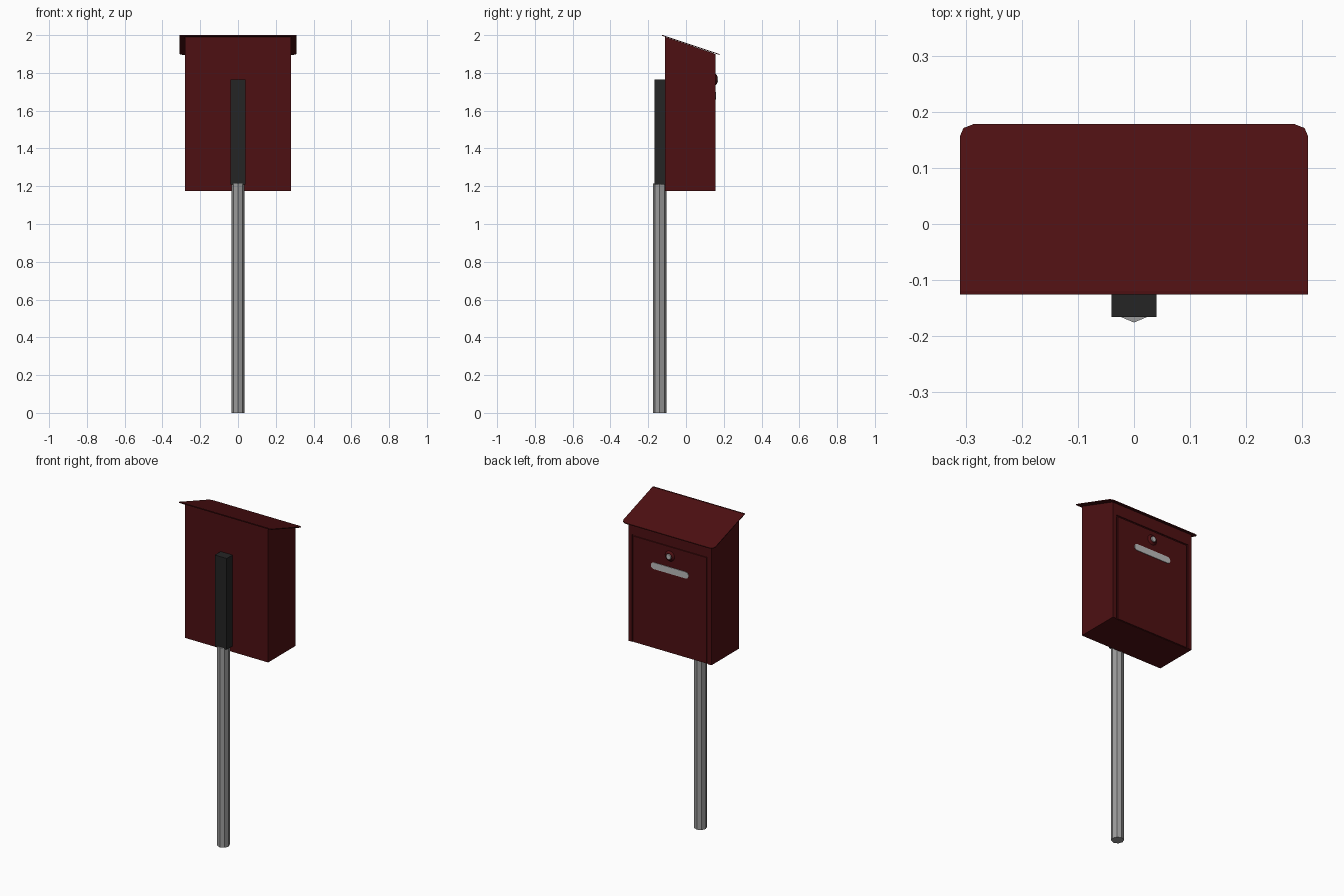
import bpy, bmesh, math
from mathutils import Matrix

cube = bpy.data.objects.get("Cube")
if cube:
    bpy.data.objects.remove(cube, do_unlink=True)


def material(name, color):
    m = bpy.data.materials.new(name)
    m.use_nodes = True
    m.diffuse_color = (*color, 1)
    m.node_tree.nodes["Principled BSDF"].inputs["Base Color"].default_value = (*color, 1)
    return m


RED = material("dark red paint", (0.075, 0.005, 0.006))
BLACK = material("black bracket", (0.018, 0.018, 0.018))
STEEL = material("steel", (0.33, 0.33, 0.33))
LIGHT = material("light metal", (0.5, 0.5, 0.5))


def finish(name, bm, mat):
    bmesh.ops.recalc_face_normals(bm, faces=bm.faces)
    me = bpy.data.meshes.new(name)
    bm.to_mesh(me)
    bm.free()
    me.materials.append(mat)
    ob = bpy.data.objects.new(name, me)
    bpy.context.collection.objects.link(ob)
    return ob


def prism(name, points, offset, mat):
    """Extrude a closed 3D outline along an offset."""
    bm = bmesh.new()
    face = bm.faces.new([bm.verts.new(p) for p in points])
    new = bmesh.ops.extrude_face_region(bm, geom=[face])["geom"]
    bmesh.ops.translate(bm, vec=offset, verts=[v for v in new if isinstance(v, bmesh.types.BMVert)])
    if not any(len(e.link_faces) == 1 for e in face.edges):
        pass
    else:
        bm.faces.new([v for v in face.verts])
    return finish(name, bm, mat)


def box(name, x, y, z, mat):
    pts = [(x[0], y[0], z[0]), (x[1], y[0], z[0]), (x[1], y[1], z[0]), (x[0], y[1], z[0])]
    return prism(name, pts, (0, 0, z[1] - z[0]), mat)


def cylinder(name, radius, depth, sides, matrix, mat, top=None):
    bm = bmesh.new()
    bmesh.ops.create_cone(bm, cap_ends=True, segments=sides, radius1=radius,
                          radius2=radius if top is None else top, depth=depth, matrix=matrix)
    return finish(name, bm, mat)


# Octagonal pole and the bracket that holds the box
cylinder("pole", 0.0355, 1.215, 8, Matrix.Translation((0, -0.14, 0.6075)), STEEL)
box("bracket", (-0.04, 0.04), (-0.166, -0.11), (1.21, 1.765), BLACK)

# Box body with a sloping top
HALF = 0.28
BACK = 0.155
side = [(-0.11, 1.175), (0.149, 1.175), (0.149, 1.903), (-0.11, 1.99)]
prism("mailbox_body", [(-HALF, y, z) for y, z in side], (2 * HALF, 0, 0), RED)

# Raised rim around the door, leaving a narrow groove
rim = [(-HALF, 1.175), (-0.254, 1.175), (-0.254, 1.829), (0.254, 1.829),
       (0.254, 1.175), (HALF, 1.175), (HALF, 1.9), (-HALF, 1.9)]
prism("door_rim", [(x, 0.147, z) for x, z in rim], (0, BACK - 0.147, 0), RED)
box("door", (-0.246, 0.246), (0.147, BACK), (1.177, 1.821), RED)

# Thin sloping roof with two clipped corners and a short flat lip


def roof_z(y):
    return 1.999 - 0.333 * (y + 0.12)


half_roof = [(0.31, -0.12), (0.31, 0.157), (0.304, 0.171), (0.286, 0.178)]
outline = half_roof + [(-x, y) for x, y in reversed(half_roof)]
prism("roof", [(x, y, roof_z(y) - 0.005) for x, y in outline], (0, 0, 0.005), RED)
box("roof_lip", (-0.31, 0.31), (-0.126, -0.119), (1.995, 2.0), RED)

# Name slot plate with rounded ends
slot = []
for cx, start in ((0.107, -90), (-0.107, 90)):
    for i in range(9):
        a = math.radians(start + i * 22.5)
        slot.append((cx + 0.02 * math.cos(a), BACK - 0.002, 1.678 + 0.02 * math.sin(a)))
prism("slot_plate", slot, (0, 0.005, 0), LIGHT)

# Round lock: painted collar with a metal face
turn = Matrix.Rotation(math.radians(-90), 4, "X")
collar = cylinder("lock_collar", 0.034, 0.012, 20,
                  Matrix.Translation((0, 0.159, 1.765)) @ turn, RED, top=0.02)
face = cylinder("lock_face", 0.019, 0.008, 20,
                Matrix.Translation((0, 0.165, 1.765)) @ turn, LIGHT, top=0.014)
for ob in (collar, face):
    bpy.ops.object.select_all(action="DESELECT")
    ob.select_set(True)
    bpy.context.view_layer.objects.active = ob
    bpy.ops.object.shade_smooth_by_angle(angle=math.radians(30))
